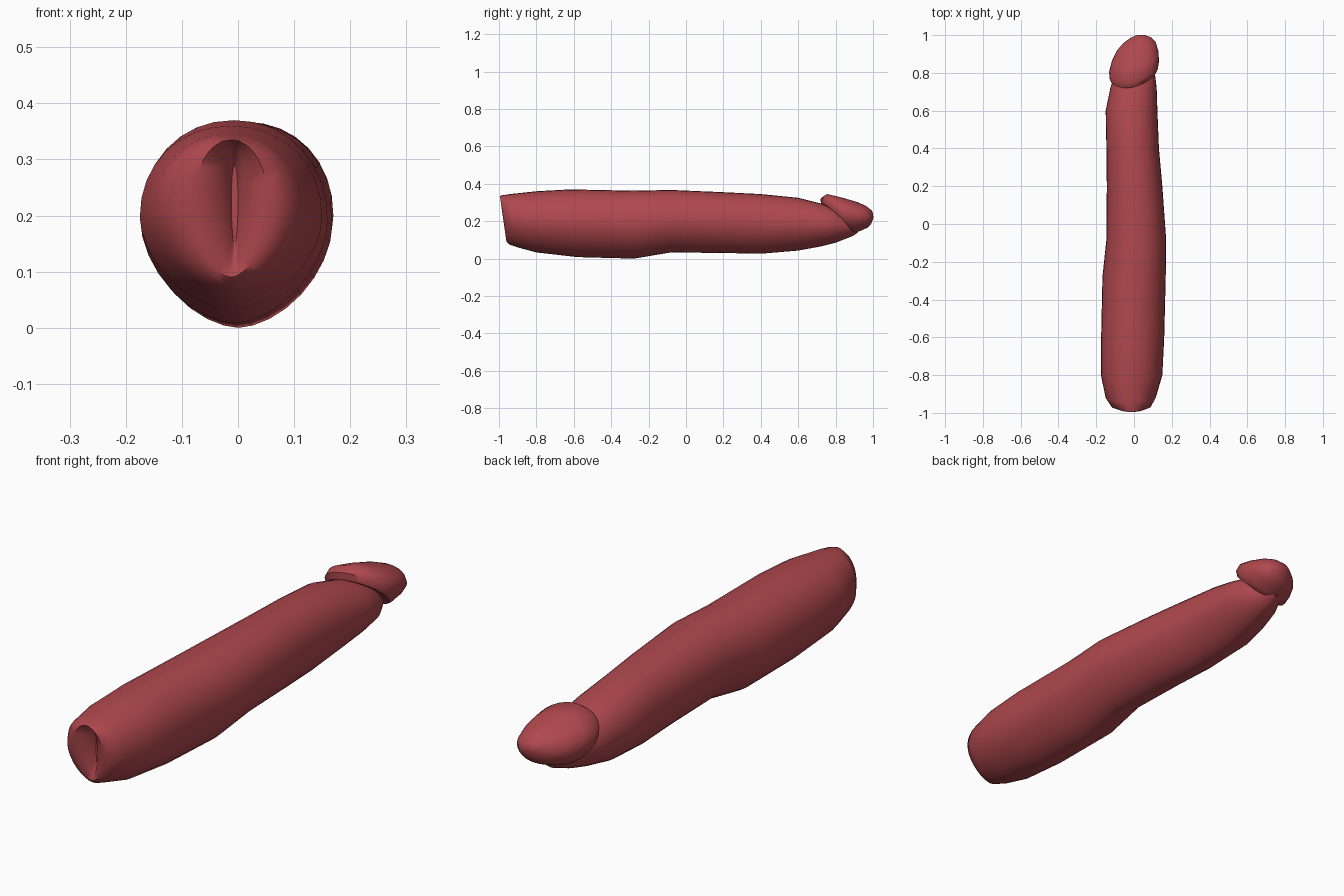
import bpy, bmesh, math

mat = bpy.data.materials.new("dusky red")
mat.diffuse_color = (0.43, 0.065, 0.075, 1)
N = 32


def power(v, p):
    return math.copysign(abs(v) ** p, v)


def ring_points(top, bottom, x0, x1, pt, pb, skew):
    """Ring through a top and a bottom (y, z) point, x0..x1 wide."""
    pts = []
    for i in range(N):
        a = 2 * math.pi * i / N
        c, s = math.cos(a), math.sin(a)
        p = pt if s > 0 else pb
        x = (x0 + x1) / 2 + (x1 - x0) / 2 * power(c, p)
        t = 0.5 + 0.5 * power(s, p)
        y = bottom[0] + (top[0] - bottom[0]) * t + skew * x
        pts.append((x, y, bottom[1] + (top[1] - bottom[1]) * t))
    return pts


def loft(name, rings, pt=1.0, pb=1.0, skew=0.0, angle=50):
    bm = bmesh.new()
    loops = [[bm.verts.new(p) for p in ring_points(*r, pt, pb, skew)] for r in rings]
    for a, b in zip(loops, loops[1:]):
        for i in range(N):
            j = (i + 1) % N
            bm.faces.new((a[i], a[j], b[j], b[i]))
    bm.faces.new(loops[0])
    bm.faces.new(loops[-1])
    bmesh.ops.recalc_face_normals(bm, faces=bm.faces)
    me = bpy.data.meshes.new(name)
    bm.to_mesh(me)
    bm.free()
    me.materials.append(mat)
    ob = bpy.data.objects.new(name, me)
    bpy.context.collection.objects.link(ob)
    bpy.context.view_layer.objects.active = ob
    ob.select_set(True)
    bpy.ops.object.shade_smooth_by_angle(angle=math.radians(angle))
    ob.select_set(False)


# shaft, from the creased front end to the narrow back end
loft("shaft", [
    ((-0.93, 0.29), (-0.93, 0.15), -0.012, 0.0),
    ((-0.965, 0.32), (-0.955, 0.11), -0.03, 0.015),
    ((-0.995, 0.335), (-0.96, 0.09), -0.08, 0.055),
    ((-0.985, 0.338), (-0.945, 0.075), -0.12, 0.09),
    ((-0.94, 0.345), (-0.90, 0.06), -0.15, 0.115),
    ((-0.80, 0.36), (-0.80, 0.033), -0.175, 0.15),
    ((-0.62, 0.37), (-0.58, 0.008), -0.174, 0.16),
    ((-0.28, 0.363), (-0.28, 0.0), -0.167, 0.168),
    ((-0.08, 0.367), (-0.08, 0.033), -0.146, 0.17),
    ((0.20, 0.355), (0.20, 0.03), -0.144, 0.15),
    ((0.40, 0.345), (0.40, 0.026), -0.146, 0.132),
    ((0.60, 0.325), (0.60, 0.043), -0.15, 0.124),
    ((0.72, 0.295), (0.72, 0.065), -0.125, 0.12),
    ((0.80, 0.27), (0.80, 0.085), -0.10, 0.11),
    ((0.89, 0.21), (0.89, 0.12), -0.05, 0.06),
    ((0.92, 0.18), (0.92, 0.14), -0.02, 0.03),
], pt=0.95, pb=1.15)

# rounded cap with a slanted rim
loft("cap", [
    ((0.76, 0.27), (0.88, 0.15), -0.09, 0.09),
    ((0.725, 0.295), (0.88, 0.14), -0.118, 0.115),
    ((0.725, 0.325), (0.89, 0.135), -0.13, 0.128),
    ((0.755, 0.345), (0.905, 0.138), -0.132, 0.132),
    ((0.83, 0.327), (0.935, 0.15), -0.118, 0.13),
    ((0.91, 0.303), (0.962, 0.163), -0.09, 0.115),
    ((0.955, 0.283), (0.98, 0.18), -0.058, 0.09),
    ((0.985, 0.26), (0.992, 0.205), -0.02, 0.055),
    ((0.996, 0.238), (0.996, 0.226), 0.008, 0.022),
], skew=0.22)
